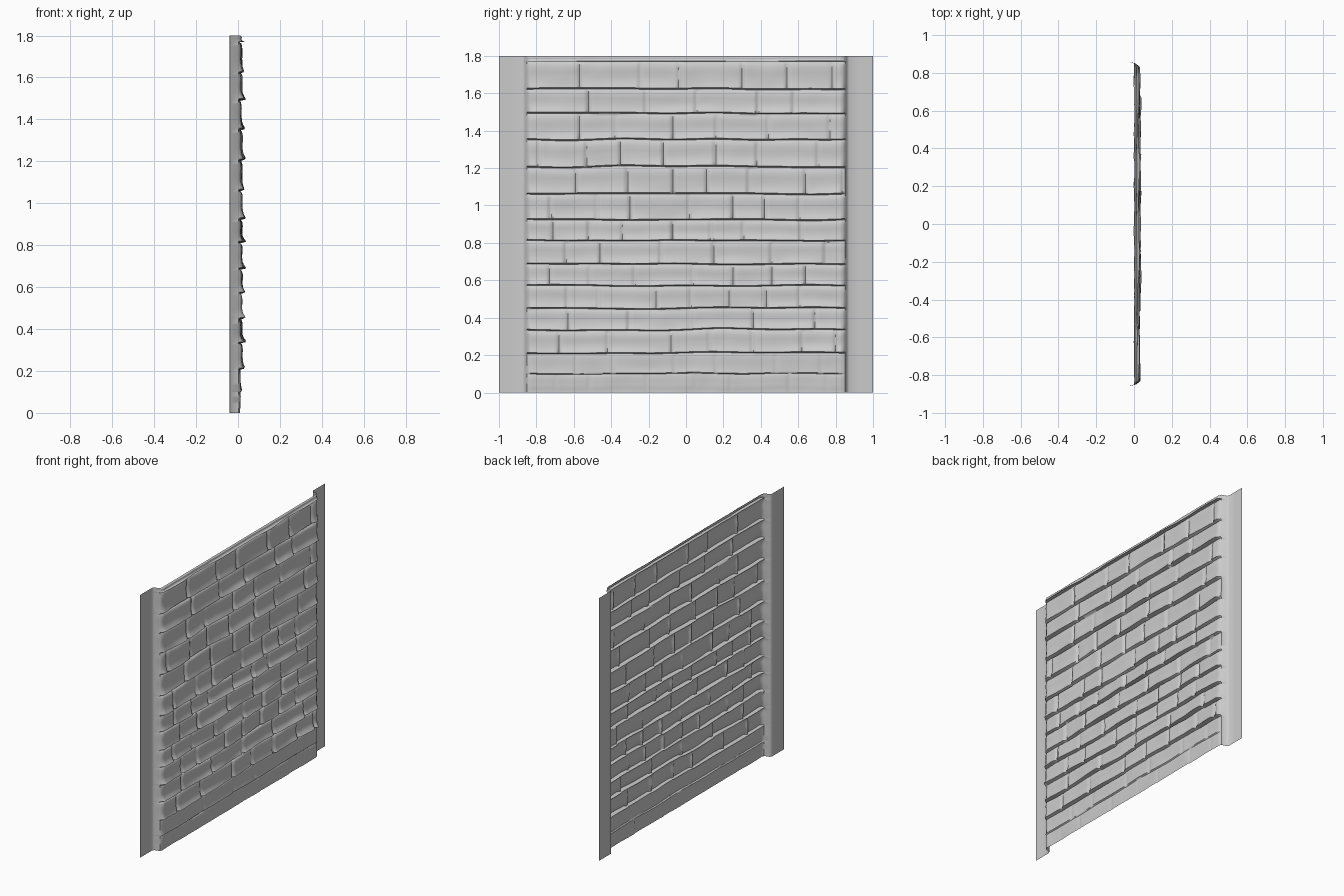
import bpy, bmesh, random
from mathutils import noise, Vector

if "Cube" in bpy.data.objects:
    bpy.data.objects.remove(bpy.data.objects["Cube"])

random.seed(4)
stone = bpy.data.materials.new("light grey stone")
stone.diffuse_color = (0.6, 0.6, 0.6, 1)
stone.use_nodes = True
stone.node_tree.nodes["Principled BSDF"].inputs["Base Color"].default_value = stone.diffuse_color

# heights of the course seams
SEAMS = [0.0, 0.10, 0.21, 0.335, 0.45, 0.57, 0.685, 0.81, 0.92,
         1.06, 1.205, 1.35, 1.49, 1.62, 1.77, 1.80]
# relief across one course: (fraction of height, depth)
PROFILE = [(0.0, 0.004), (0.05, 0.030), (0.10, 0.027), (0.18, 0.021), (0.3, 0.016),
           (0.45, 0.014), (0.6, 0.015), (0.75, 0.016), (0.88, 0.014), (0.95, 0.010)]
HALF = 0.85


def wobble(y, z, s):
    return noise.noise(Vector((y * s, z * s, 3.7)))


def make_bricks():
    """Bricks of one course: start, end, depth offset, tilt along y."""
    out, y = [], -HALF - random.uniform(0, 0.15)
    while y < HALF:
        w = random.uniform(0.17, 0.34)
        out.append((y, y + w, random.uniform(-0.003, 0.004), random.uniform(-0.005, 0.005)))
        y += w
    return out


def brick_depth(bricks, y, base, strength):
    for a, b, off, tilt in bricks:
        if a <= y <= b:
            d = base + off + tilt * ((y - a) / (b - a) * 2 - 1)
            gap = min(y - a, b - y)
            if gap < 0.014:                       # upright joint
                d = 0.003 + (d - 0.003) * (0.25 + 0.75 * gap / 0.014)
            return 0.008 + (d - 0.008) * strength
    return base


# columns: flange, return, brick field
N = 170
field = [-HALF + 2 * HALF * i / N for i in range(N + 1)]
bm = bmesh.new()
grid = []


def add_row(z, depth, wave):
    row = [(-0.041, -1.0, z), (-0.041, -0.93, z), (-0.041, -0.872, z), (-0.033, -0.860, z)]
    for y in field:
        edge = min(1, (HALF - abs(y)) / 0.02)
        zz = z + wave * wobble(y, z, 3.0)
        row.append((max(-0.002, depth(y) * (0.3 + 0.7 * edge)), y, zz))
    row += [(x, -y, z) for x, y, z in reversed(row[:4])]
    grid.append([bm.verts.new(p) for p in row])


for i in range(len(SEAMS) - 1):
    z0, z1 = SEAMS[i], SEAMS[i + 1]
    bricks = make_bricks()
    strength = 0.35 if z0 < 0.2 else 1.0          # lowest courses are worn
    if i == len(SEAMS) - 2:                       # capping strip
        bricks = [(-1, 1, 0, 0)]
    for t, base in PROFILE:
        if i == 0 and t < 0.2:
            base = 0.010
        z = z0 + t * (z1 - z0)
        wave = 0 if z < 0.001 else 0.010 if z < 1.76 else 0.002

        def depth(y, base=base, z=z):
            ridge = 0.4 + 0.8 * (0.5 + wobble(y, z0 * 9, 4.0)) if base > 0.018 else 1
            b = 0.014 + (base - 0.014) * ridge
            return min(0.039, brick_depth(bricks, y, b, strength) + 0.003 * wobble(y, z, 9))
        add_row(z, depth, wave)
add_row(1.80, lambda y: 0.006, 0)

for lo, hi in zip(grid, grid[1:]):
    for k in range(len(lo) - 1):
        bm.faces.new((lo[k], lo[k + 1], hi[k + 1], hi[k]))

me = bpy.data.meshes.new("brick_wall_panel")
bm.to_mesh(me)
bm.free()
me.materials.append(stone)
wall = bpy.data.objects.new("brick_wall_panel", me)
bpy.context.collection.objects.link(wall)
bpy.context.view_layer.objects.active = wall
wall.select_set(True)
bpy.ops.object.shade_smooth_by_angle(angle=0.9)
